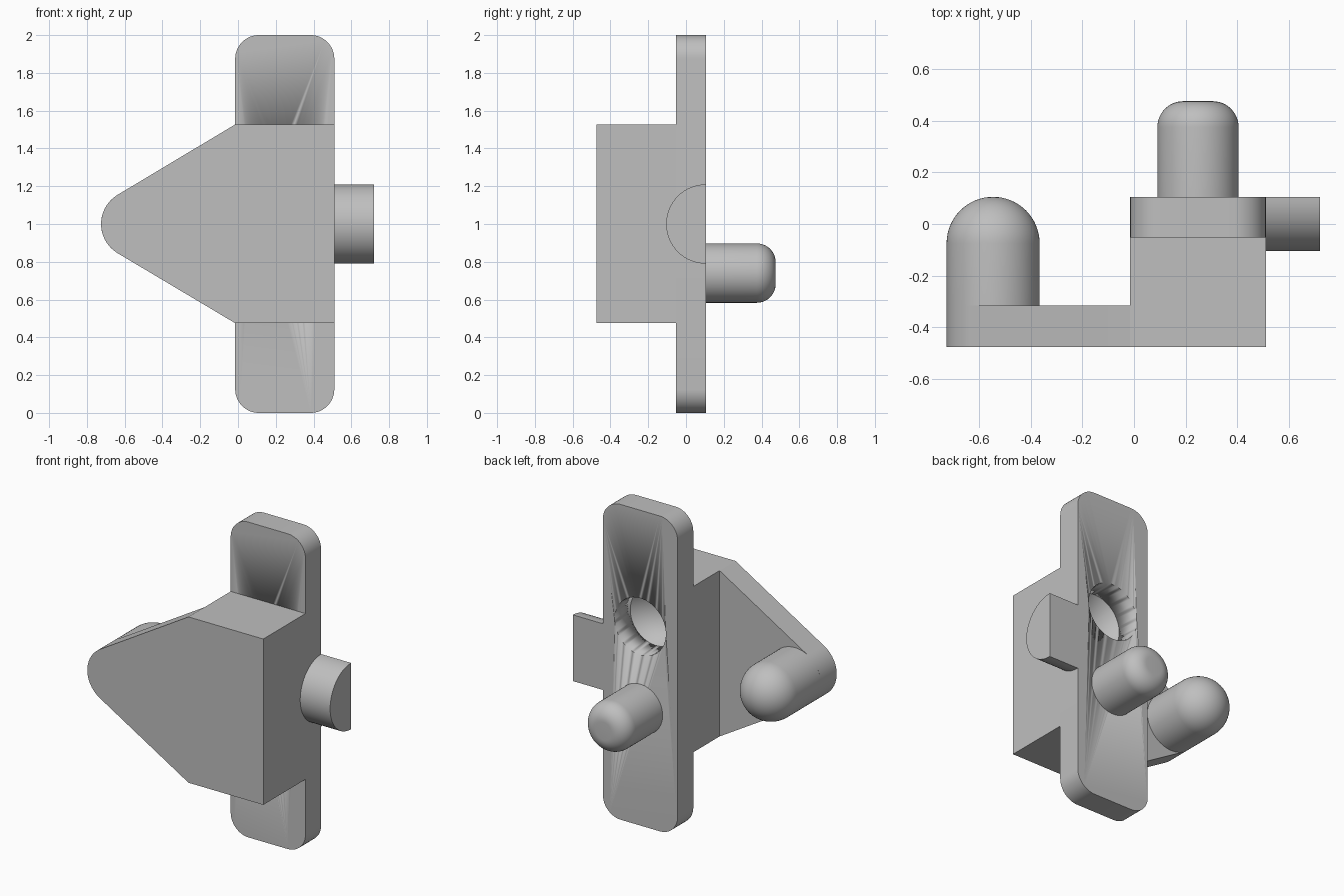
import bpy, bmesh
from math import sin, cos, pi, radians, asin, atan2, hypot
from mathutils import Vector

if "Cube" in bpy.data.objects:
    bpy.data.objects.remove(bpy.data.objects["Cube"], do_unlink=True)

gray = bpy.data.materials.new("plain gray")
gray.use_nodes = True
gray.diffuse_color = (0.52, 0.52, 0.52, 1)
gray.node_tree.nodes["Principled BSDF"].inputs["Base Color"].default_value = gray.diffuse_color

LEFT, RIGHT = -0.015, 0.51
FRONT, BACK = -0.475, 0.105
PIN_X = (LEFT + RIGHT) / 2
TIP_X, TIP_R = -0.545, 0.18


def arc(cx, cy, r, start, end, steps):
    angles = [start + (end - start) * i / steps for i in range(steps + 1)]
    return [(cx + r * cos(a), cy + r * sin(a)) for a in angles]


def finish(name, bm):
    bmesh.ops.remove_doubles(bm, verts=bm.verts, dist=0.0001)
    bmesh.ops.recalc_face_normals(bm, faces=bm.faces)
    mesh = bpy.data.meshes.new(name)
    bm.to_mesh(mesh)
    bm.free()
    mesh.materials.append(gray)
    obj = bpy.data.objects.new(name, mesh)
    bpy.context.collection.objects.link(obj)
    bpy.ops.object.select_all(action="DESELECT")
    obj.select_set(True)
    bpy.context.view_layer.objects.active = obj
    bpy.ops.object.shade_smooth_by_angle(angle=radians(25))
    return obj


def extrude(name, outline, place, offset):
    """Fill an outline placed in space and extrude it by an offset."""
    bm = bmesh.new()
    face = bm.faces.new([bm.verts.new(place(*p)) for p in outline])
    top = bmesh.ops.extrude_face_region(bm, geom=[face], use_keep_orig=True)
    moved = [v for v in top["geom"] if isinstance(v, bmesh.types.BMVert)]
    bmesh.ops.translate(bm, verts=moved, vec=offset)
    return finish(name, bm)


def extrude_y(name, outline, y0, y1):
    return extrude(name, outline, lambda x, z: (x, y0, z), (0, y1 - y0, 0))


def lathe_y(name, x, z, profile):
    """Revolve (radius, y) points about an axis parallel to y."""
    bm = bmesh.new()
    verts = [bm.verts.new((x + r, y, z)) for r, y in profile]
    edges = [bm.edges.new(pair) for pair in zip(verts, verts[1:])]
    bmesh.ops.spin(bm, geom=verts + edges, cent=(x, 0, z), axis=(0, 1, 0),
                   angle=2 * pi, steps=64, use_merge=True)
    return finish(name, bm)


# Mounting plate with rounded corners
r = 0.125
corners = [(RIGHT - r, 2 - r), (LEFT + r, 2 - r), (LEFT + r, r), (RIGHT - r, r)]
outline = []
for i, (cx, cz) in enumerate(corners):
    outline += arc(cx, cz, r, i * pi / 2, (i + 1) * pi / 2, 12)
plate = extrude_y("mounting_plate", outline, -0.052, BACK)

# Solid block in front of the plate
low, high = 0.475, 1.527
block = extrude_y("block", [(LEFT, low), (RIGHT, low), (RIGHT, high), (LEFT, high)],
                  FRONT, -0.052)

# Tapered arm, its sides tangent to the rounded tip
dx, dz = LEFT - TIP_X, high - 1
tangent = atan2(dz, dx) + pi / 2 - asin(TIP_R / hypot(dx, dz))
tip = arc(TIP_X, 1, TIP_R, tangent, 2 * pi - tangent, 24)
extrude_y("tapered_arm", [(LEFT, high)] + tip + [(LEFT, low)], FRONT, -0.315)

# Domed post at the arm tip
lathe_y("domed_post", TIP_X, 1,
        [(0, -0.315), (TIP_R, -0.315)] + arc(0, BACK - TIP_R, TIP_R, 0, pi / 2, 16))

# Rounded peg on the back
peg_r, fillet, peg_end = 0.157, 0.1, 0.475
lathe_y("back_peg", PIN_X, 0.74,
        [(0, BACK), (peg_r, BACK)]
        + arc(peg_r - fillet, peg_end - fillet, fillet, 0, pi / 2, 12)
        + [(0, peg_end)])

# Half-round tab on the side
extrude("side_tab", arc(BACK, 1, 0.21, pi / 2, 3 * pi / 2, 32),
        lambda y, z: (RIGHT, y, z), (0.21, 0, 0))

# Blind socket through the plate into the block
cutter = lathe_y("socket_cutter", PIN_X, 1.262,
                 [(0, -0.37), (0.18, -0.37), (0.18, 0.2), (0, 0.2)])
cutter.hide_render = True
for obj in (plate, block):
    cut = obj.modifiers.new("socket", "BOOLEAN")
    cut.operation = "DIFFERENCE"
    cut.solver = "EXACT"
    cut.object = cutter
    bpy.context.view_layer.objects.active = obj
    bpy.ops.object.modifier_apply(modifier=cut.name)
bpy.data.objects.remove(cutter, do_unlink=True)
